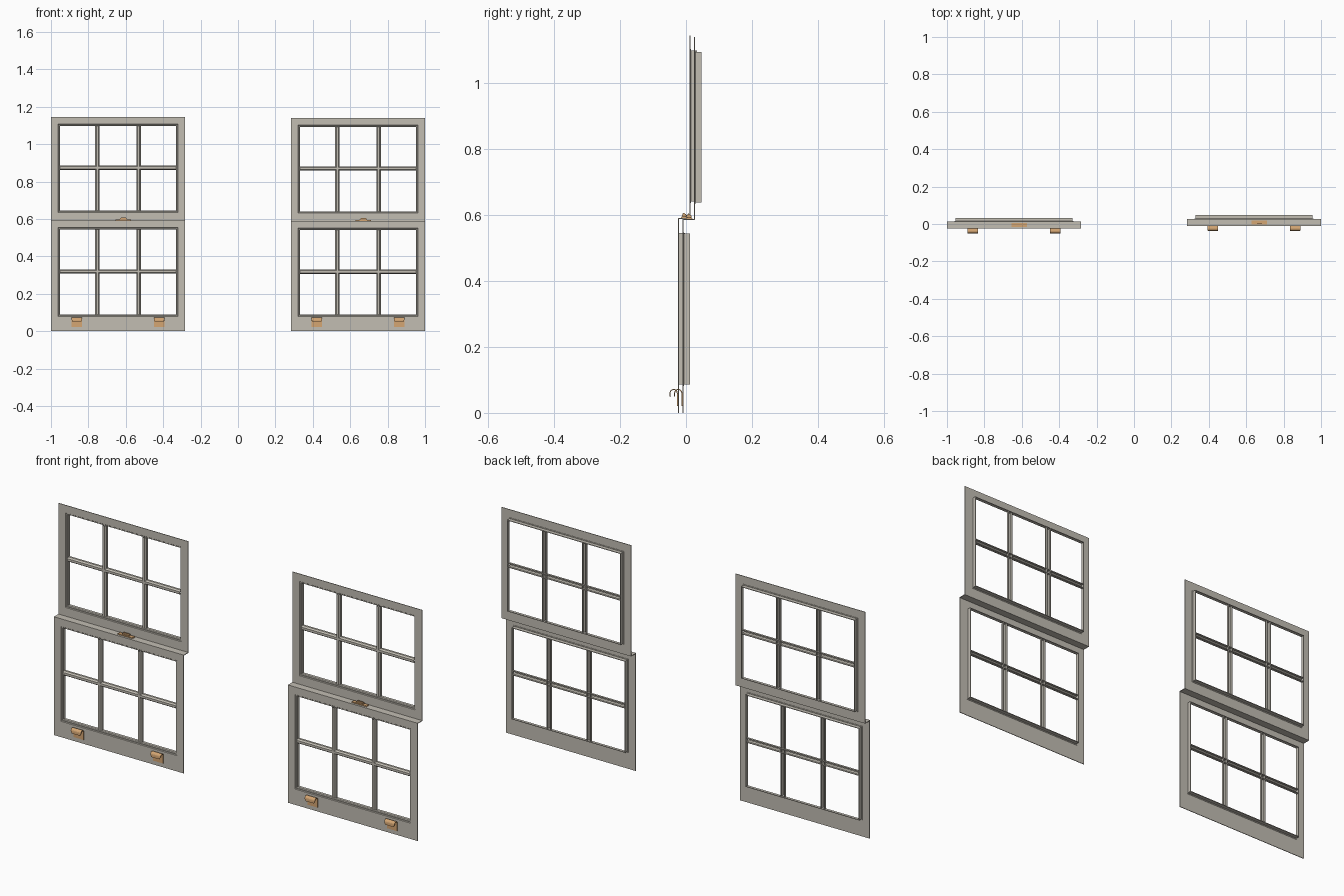
import bpy, bmesh, math

if "Cube" in bpy.data.objects:
    bpy.data.objects.remove(bpy.data.objects["Cube"])


def material(name, rgb):
    m = bpy.data.materials.new(name)
    m.diffuse_color = (*rgb, 1)
    m.use_nodes = True
    m.node_tree.nodes["Principled BSDF"].inputs["Base Color"].default_value = m.diffuse_color
    return m


PAINT = material("warm_grey_paint", (0.54, 0.51, 0.45))
BRASS = material("pale_brass", (0.66, 0.38, 0.17))


def finish(bm, name, mat, solid=0.0, offset=0.0):
    bmesh.ops.recalc_face_normals(bm, faces=bm.faces)
    me = bpy.data.meshes.new(name)
    bm.to_mesh(me)
    bm.free()
    me.materials.append(mat)
    ob = bpy.data.objects.new(name, me)
    bpy.context.collection.objects.link(ob)
    if solid:
        mod = ob.modifiers.new("thickness", 'SOLIDIFY')
        mod.thickness = solid
        mod.offset = offset
    return ob


def loft(name, loops, mat, closed=True, solid=0.0):
    """Join successive point loops with quads."""
    bm = bmesh.new()
    rows = [[bm.verts.new(p) for p in lp] for lp in loops]
    n = len(rows[0])
    for a, b in zip(rows, rows[1:]):
        for i in range(n if closed else n - 1):
            j = (i + 1) % n
            bm.faces.new((a[i], a[j], b[j], b[i]))
    return finish(bm, name, mat, solid)


def box(name, x, y, z, mat, bevel=0.0):
    bm = bmesh.new()
    bmesh.ops.create_cube(bm, size=1)
    for v in bm.verts:
        v.co = [c[0] + (f + 0.5) * (c[1] - c[0]) for f, c in zip(v.co, (x, y, z))]
    if bevel:
        bmesh.ops.bevel(bm, geom=bm.edges[:], offset=bevel, segments=2, affect='EDGES')
    return finish(bm, name, mat)


HALF = 0.3585


def sash(name, cx, y, z0, z1, h0, h1):
    """Thin face frame with a stepped rim running back around the opening."""
    def ring(x, a, b, d):
        return [(cx - x, y + d, a), (cx + x, y + d, a), (cx + x, y + d, b), (cx - x, y + d, b)]
    hx = HALF - 0.038
    loops = [ring(HALF, z0, z1, 0.003), ring(HALF, z0, z1, 0)]
    for inset, d in ((0, 0), (0.003, 0.004), (0.007, 0.004), (0.010, 0.008), (0.010, 0.022)):
        loops.append(ring(hx - inset, h0 + inset, h1 - inset, d))
    # rim edge and the back of the face frame
    loops.append(ring(hx - 0.007, h0 + 0.007, h1 - 0.007, 0.022))
    loops.append(ring(hx - 0.007, h0 + 0.007, h1 - 0.007, 0.003))
    loops.append(loops[0])
    ob = loft(name + "_frame", loops, PAINT)
    # glazing bars: channel section, open to the back
    prof = ((-0.010, 0.021), (-0.010, 0.011), (-0.005, 0.004),
            (0.005, 0.004), (0.010, 0.011), (0.010, 0.021))
    w = hx - 0.01
    a, b = h0 + 0.01, h1 - 0.01
    for k, s in enumerate((-1, 1)):
        bx = cx + s * 0.1105
        loft(f"{name}_upright_bar_{k}", [[(bx + u, y + d, z) for u, d in prof] for z in (a, b)],
             PAINT, False, 0.003)
    zm = (a + b) / 2 + 0.003
    loft(name + "_cross_bar", [[(x, y + d, zm + u) for u, d in prof] for x in (cx - w, cx + w)],
         PAINT, False, 0.003)
    return ob


def lift_handle(name, x, y):
    """Hooked finger lift bent from a strip."""
    path = [(-0.002, 0.021), (-0.002, 0.058)]
    for i in range(9):
        t = math.pi * i / 8
        path.append((-0.013 + 0.011 * math.cos(t), 0.060 + 0.011 * math.sin(t)))
    path.append((-0.0245, 0.049))
    loops = []
    for i, (d, z) in enumerate(path):
        w = 0.022 if i == len(path) - 1 else 0.028
        loops.append([(x - w, y + d, z), (x + w, y + d, z)])
    ob = loft(name, loops, BRASS, False, 0.003)
    return ob


def window(side, cx, y, k):
    sash(side + "_lower_sash", cx, y, 0.0, 0.591 * k, 0.079 * k, 0.553 * k)
    sash(side + "_upper_sash", cx, y + 0.0355, 0.588 * k, 1.145 * k, 0.634 * k, 1.107 * k)
    # meeting rail ledge between the sashes
    zt = 0.591 * k
    box(side + "_meeting_rail", (cx - HALF, cx + HALF), (y, y + 0.0365), (zt - 0.003, zt), PAINT)
    # finger lifts
    for i, s in enumerate((-1, 1)):
        lift_handle(f"{side}_finger_lift_{i}", cx + s * 0.22, y)
    # sash lock: base, body and lever
    lx = cx + 0.028
    box(side + "_lock_base", (lx - 0.042, lx + 0.042), (y + 0.009, y + 0.030), (zt, zt + 0.005), BRASS, 0.0015)
    box(side + "_lock_body", (lx - 0.020, lx + 0.020), (y + 0.012, y + 0.027), (zt + 0.004, zt + 0.012), BRASS, 0.002)
    box(side + "_lock_lever", (lx - 0.015, lx + 0.018), (y + 0.014, y + 0.022), (zt + 0.010, zt + 0.016), BRASS, 0.002)


window("left", -0.6415, -0.0245, 1.0)
window("right", 0.6415, -0.0105, 0.9955)
